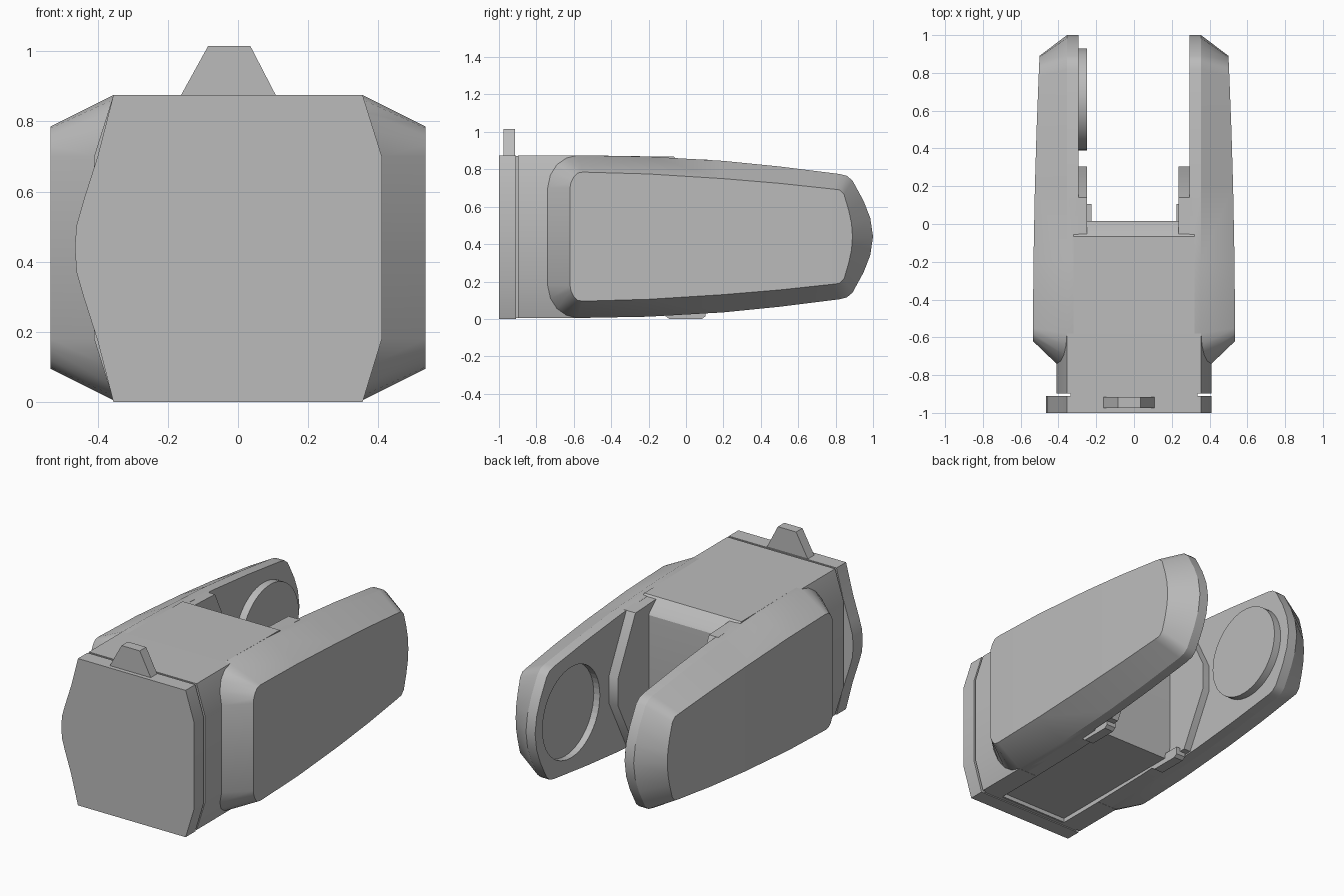
import bpy, bmesh, math
from mathutils import Matrix

cube = bpy.data.objects.get("Cube")
if cube:
    bpy.data.objects.remove(cube, do_unlink=True)

grey = bpy.data.materials.new("plain_grey")
grey.use_nodes = True
COLOUR = (0.5, 0.5, 0.5, 1)
grey.diffuse_color = COLOUR
grey.node_tree.nodes["Principled BSDF"].inputs["Base Color"].default_value = COLOUR

MID = 0.44
parts = []


def finish(bm, name):
    bmesh.ops.recalc_face_normals(bm, faces=bm.faces)
    mesh = bpy.data.meshes.new(name)
    bm.to_mesh(mesh)
    bm.free()
    mesh.materials.append(grey)
    obj = bpy.data.objects.new(name, mesh)
    bpy.context.collection.objects.link(obj)
    parts.append(obj)
    return obj


def prism(name, points, axis, start, end):
    """Extrude a closed profile along x (points are y,z) or y (points are x,z)."""
    bm = bmesh.new()
    place = (lambda p, d: (d, p[0], p[1])) if axis == "x" else (lambda p, d: (p[0], d, p[1]))
    a = [bm.verts.new(place(p, start)) for p in points]
    b = [bm.verts.new(place(p, end)) for p in points]
    bm.faces.new(a)
    bm.faces.new(b)
    for i in range(len(a)):
        j = (i + 1) % len(a)
        bm.faces.new((a[i], a[j], b[j], b[i]))
    return finish(bm, name)


def box(name, x0, x1, y0, y1, z0, z1):
    return prism(name, [(x0, z0), (x1, z0), (x1, z1), (x0, z1)], "y", y0, y1)


def disc(name, x, depth, radius):
    bm = bmesh.new()
    bmesh.ops.create_cone(bm, cap_ends=True, segments=48, radius1=radius, radius2=radius,
                          depth=depth, matrix=Matrix.Translation((x, 0.66, MID))
                          @ Matrix.Rotation(math.pi / 2, 4, "Y"))
    return finish(bm, name)


def cut(target, cutter):
    mod = target.modifiers.new("cut", "BOOLEAN")
    mod.operation = "DIFFERENCE"
    mod.solver = "EXACT"
    mod.object = cutter
    cutter.hide_render = True
    cutter.display_type = "WIRE"
    cutter.hide_set(True)


# Half outlines of the arm: (y, height above the middle line)
RIM = [(-.74, 0), (-.74, .26), (-.725, .33), (-.69, .385), (-.64, .42), (-.58, .435),
       (-.2, .428), (.2, .405), (.5, .375), (.82, .335), (.86, .325), (.89, .3),
       (.95, .19), (.985, .1), (1, 0)]
FACE = [(-.62, 0), (-.62, .26), (-.615, .29), (-.6, .32), (-.58, .34), (-.55, .345),
        (-.2, .335), (.2, .31), (.5, .285), (.78, .255), (.82, .25), (.845, .225),
        (.87, .14), (.885, .07), (.89, 0)]


def whole(half):
    return half + [(y, -h) for y, h in reversed(half[1:-1])]


def rim_x(y, h):
    # the front of the rim follows the chamfered body
    if y > -0.57:
        return 0.355
    return 0.41 - 0.055 * min(1, max(0, (abs(h) - 0.26) / 0.175))


def face_x(y, h):
    return 0.535 - 0.035 * ((y + 0.62) / 1.51) ** 2


def arm(name, side):
    bm = bmesh.new()
    rings = []
    for half, x_at in ((RIM, lambda y, h: 0.295), (RIM, rim_x), (FACE, face_x)):
        rings.append([bm.verts.new((side * x_at(y, h), y, MID + h)) for y, h in whole(half)])
    n = len(rings[0])
    for a, b in zip(rings, rings[1:]):
        for i in range(n):
            j = (i + 1) % n
            bm.faces.new((a[i], a[j], b[j], b[i]))
    # caps are strips running from the upper edge to the lower edge
    for ring in (rings[0], rings[-1]):
        for i in range(n // 2):
            loop = [ring[i], ring[i + 1], ring[n - i - 1], ring[(n - i) % n]]
            bm.faces.new(list(dict.fromkeys(loop)))
    return finish(bm, name)


right_arm = arm("right_arm", -1)
left_arm = arm("left_arm", 1)

# Raised disc on one inner face, matching socket in the other
disc("raised_disc", -0.28, 0.06, 0.27)
cut(left_arm, disc("socket_cutter", 0.28, 0.11, 0.27))

# Inner pads and small feet beside the slot
PAD = [(-.1, .03), (.14, .04), (.305, .36), (.305, .52), (.14, .85), (-.1, .86)]
FOOT = [(-.11, .06), (-.11, .015), (-.09, 0), (.085, 0), (.105, .015), (.105, .06)]
for label, side, inner in (("right", -1, 0.25), ("left", 1, 0.235)):
    prism(label + "_pad", PAD, "x", side * inner, side * 0.31)
    prism(label + "_foot", FOOT, "x", side * 0.225, side * 0.285)

# Body: chamfered front block and core reaching the slot
SECTION = [(.355, .875), (.41, .7), (.41, .18), (.355, .004)]
body = prism("body_front", SECTION + [(-x, z) for x, z in reversed(SECTION)], "y", -.897, -.58)
CORE = [(-.6, .004), (-.58, .005), (-.2, .012), (0, .024), (.015, .1), (.015, .79),
        (.005, .805), (-.065, .868), (-.2, .869), (-.58, .875), (-.6, .875)]
core = prism("body_core", CORE, "x", -.32, .32)
belly = box("belly_cutter", -.225, .225, -.885, .1, -.1, .03)
cut(body, belly)
cut(core, belly)

# Front plate on a narrower neck: one side bulges, the other is chamfered
box("neck", -.335, .335, -.93, -.88, .006, .87)
BULGE = [(-.355, 0), (-.4, .175), (-.44, .3), (-.46, .37), (-.465, .44),
         (-.46, .505), (-.44, .575), (-.4, .7), (-.355, .875)]
prism("front_plate", BULGE + SECTION[:3] + [(.355, 0)], "y", -1, -.91)

# Sight fin on top
prism("top_fin", [(-.165, .87), (.11, .87), (.035, 1.015), (-.085, 1.015)], "y", -.975, -.915)

# Smooth curved runs, keep edges crisp
bpy.ops.object.select_all(action="DESELECT")
for obj in parts:
    if not obj.hide_render:
        obj.select_set(True)
        bpy.context.view_layer.objects.active = obj
bpy.ops.object.shade_smooth_by_angle(angle=math.radians(28))
